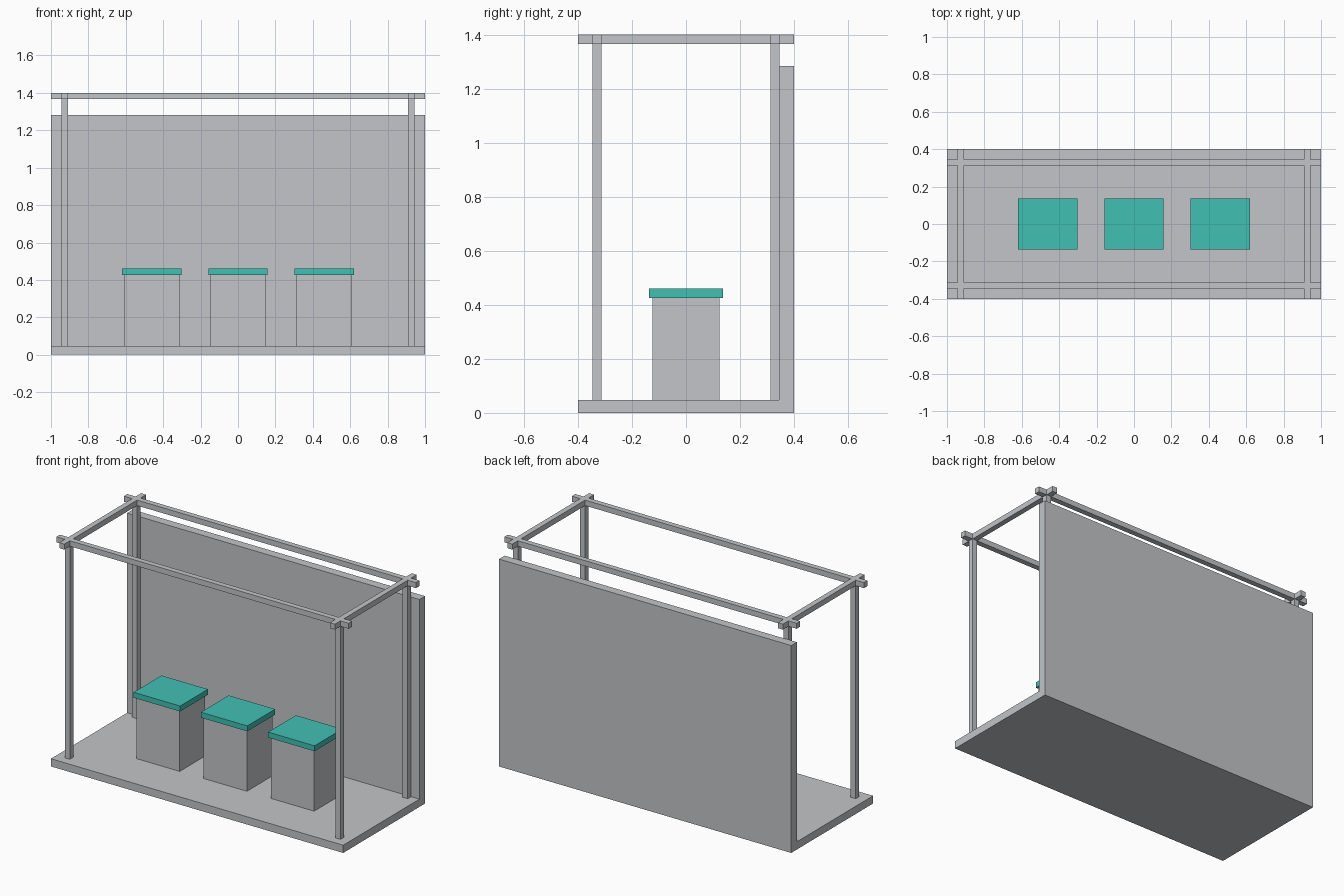
import bpy
import bmesh
from math import radians

cube = bpy.data.objects.get("Cube")
if cube:
    bpy.data.objects.remove(cube, do_unlink=True)


def material(name, rgb):
    mat = bpy.data.materials.new(name)
    mat.use_nodes = True
    color = (*rgb, 1)
    mat.diffuse_color = color
    mat.node_tree.nodes["Principled BSDF"].inputs["Base Color"].default_value = color
    return mat


GREY = material("light grey", (0.54, 0.56, 0.58))
TEAL = material("teal", (0.053, 0.53, 0.45))


def finish(name, bm, mat):
    bmesh.ops.recalc_face_normals(bm, faces=bm.faces)
    mesh = bpy.data.meshes.new(name)
    bm.to_mesh(mesh)
    bm.free()
    mesh.materials.append(mat)
    obj = bpy.data.objects.new(name, mesh)
    bpy.context.collection.objects.link(obj)
    return obj


def box(name, center, size, z0, z1, mat):
    bm = bmesh.new()
    bmesh.ops.create_cube(bm, size=1)
    bmesh.ops.scale(bm, vec=(*size, z1 - z0), verts=bm.verts)
    bmesh.ops.translate(bm, vec=(*center, (z0 + z1) / 2), verts=bm.verts)
    return finish(name, bm, mat)


def extrude(bm, faces, vec):
    result = bmesh.ops.extrude_face_region(bm, geom=faces)
    verts = [g for g in result["geom"] if isinstance(g, bmesh.types.BMVert)]
    bmesh.ops.translate(bm, vec=vec, verts=verts)


FLOOR = 0.048
WALL_TOP = 1.283
RAIL_BOTTOM, TOP = 1.366, 1.4
POST_X, POST_Y, POST = 0.926, 0.329, 0.034

# Floor and back wall, one L-shaped side profile
profile = [(-0.4, 0), (0.4, 0), (0.4, WALL_TOP), (0.345, WALL_TOP),
           (0.345, FLOOR), (-0.4, FLOOR)]
bm = bmesh.new()
face = bm.faces.new([bm.verts.new((-1, y, z)) for y, z in profile])
extrude(bm, [face], (2, 0, 0))
finish("floor_and_back_wall", bm, GREY)

# Corner posts
for side, sx in (("left", 1), ("right", -1)):
    for end, sy in (("front", -1), ("back", 1)):
        box(f"{end}_{side}_post", (sx * POST_X, sy * POST_Y), (POST, POST),
            FLOOR, RAIL_BOTTOM, GREY)

# Top frame: crossing rails kept from a grid of cells
def stations(end, pos):
    inner, outer = pos - POST / 2, pos + POST / 2
    return [-end, -outer, -inner, inner, outer, end]


xs, ys = stations(1, POST_X), stations(0.4, POST_Y)
bm = bmesh.new()
grid = [[bm.verts.new((x, y, RAIL_BOTTOM)) for y in ys] for x in xs]
for i in range(5):
    for j in range(5):
        if i % 2 or j % 2:
            bm.faces.new((grid[i][j], grid[i + 1][j],
                          grid[i + 1][j + 1], grid[i][j + 1]))
bmesh.ops.delete(bm, geom=[v for v in bm.verts if not v.link_faces], context="VERTS")
extrude(bm, bm.faces[:], (0, 0, TOP - RAIL_BOTTOM))
bmesh.ops.recalc_face_normals(bm, faces=bm.faces)
finish("top_frame", bm, GREY)

# Three stools with coloured seats
for name, x in (("right", -0.46), ("middle", 0), ("left", 0.46)):
    box(f"{name}_stool_base", (x, 0), (0.296, 0.248), FLOOR, 0.426, GREY)
    box(f"{name}_stool_seat", (x, 0), (0.318, 0.272), 0.426, 0.46, TEAL)
